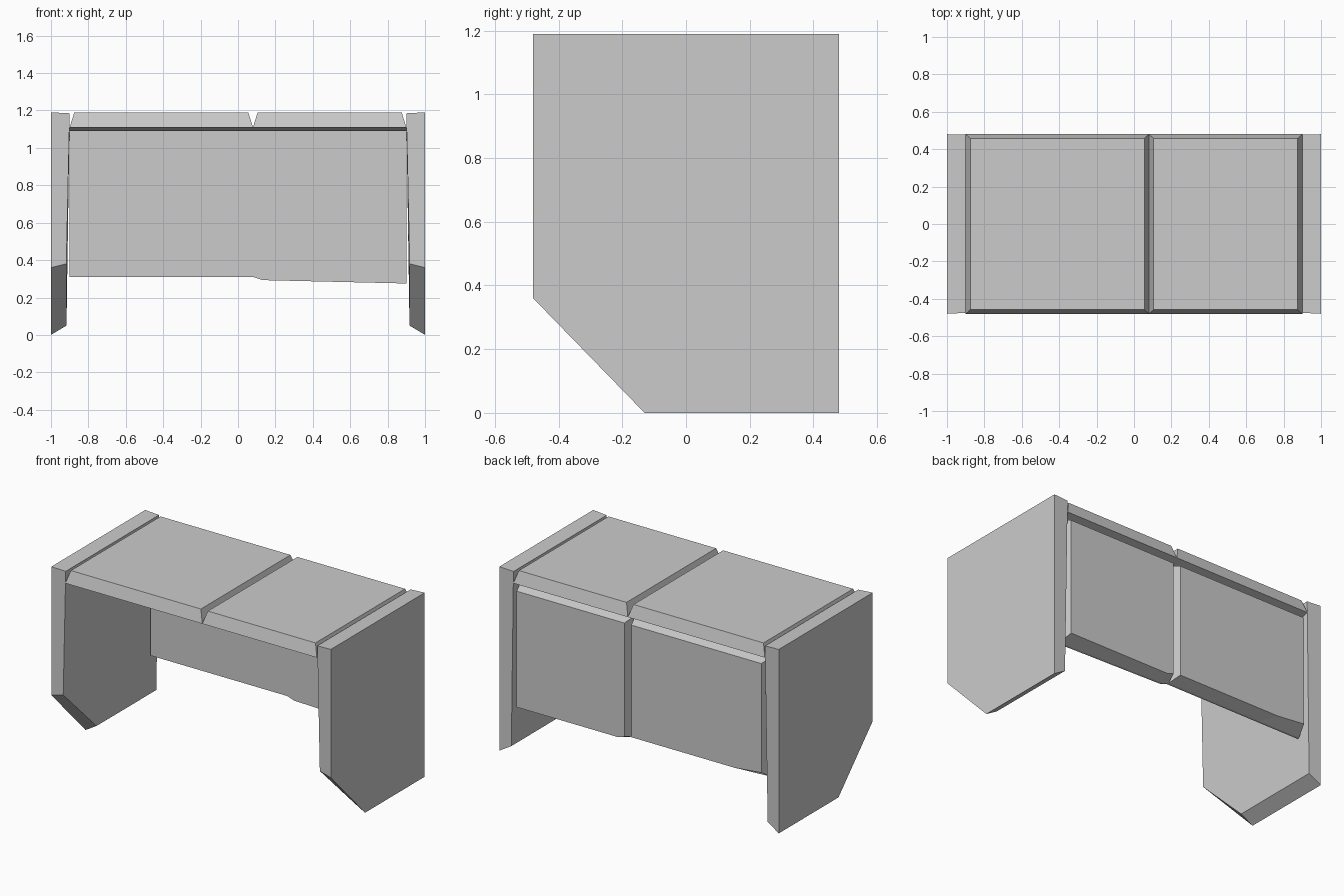
import bpy, bmesh

if "Cube" in bpy.data.objects:
    bpy.data.objects.remove(bpy.data.objects["Cube"])


def loft(name, rings):
    """Skin a closed solid through rings with equal point counts."""
    bm = bmesh.new()
    loops = [[bm.verts.new(p) for p in ring] for ring in rings]
    n = len(loops[0])
    for a, b in zip(loops, loops[1:]):
        for i in range(n):
            j = (i + 1) % n
            bm.faces.new((a[i], a[j], b[j], b[i]))
    bm.faces.new(loops[0])
    bm.faces.new(loops[-1])
    bmesh.ops.recalc_face_normals(bm, faces=bm.faces)
    mesh = bpy.data.meshes.new(name)
    bm.to_mesh(mesh)
    bm.free()
    obj = bpy.data.objects.new(name, mesh)
    bpy.context.collection.objects.link(obj)
    return obj


def rect(x0, x1, y, z):
    return [(x0, -y, z), (x1, -y, z), (x1, y, z), (x0, y, z)]


# Side panels: clipped front foot, inner face tapering in toward the floor
outer = [(-.48, 1.19), (.48, 1.19), (.48, 0), (-.13, 0), (-.48, .36)]
inner = [(.90, -.475, 1.185), (.90, .478, 1.185), (.917, .475, .05),
         (.918, -.135, .05), (.918, -.475, .38)]
for side, s in (("left", -1), ("right", 1)):
    loft(side + "_side_panel", [[(s, y, z) for y, z in outer],
                                [(s * x, y, z) for x, y, z in inner]])

# Two top slabs with bevelled edges, meeting in a V groove
GAP, END, BEV = .08, .90, .025
for side, x0, x1 in (("left", -END, GAP), ("right", GAP, END)):
    loft(side + "_top_slab", [rect(x0, x1, .40, 1.09),
                              rect(x0, x1, .48, 1.11),
                              rect(x0 + BEV, x1 - BEV, .458, 1.19)])

# Two back plates, bevelled toward the rear, with uneven bottom edges
plates = {
    "left": ([(-.90, .31), (-.60, .31), (GAP, .31)],
             [(-.875, .36), (-.68, .34), (.055, .34)]),
    "right": ([(GAP, .31), (.13, .293), (.90, .275)],
              [(.105, .33), (.15, .315), (.875, .315)]),
}
for side, (front, rear) in plates.items():
    rings = []
    for y, low, top in ((.39, front, 1.09), (.405, front, 1.09), (.48, rear, 1.065)):
        pts = low + [(low[2][0], top), (low[0][0], top)]
        rings.append([(x, y, z) for x, z in pts])
    loft(side + "_back_plate", rings)
